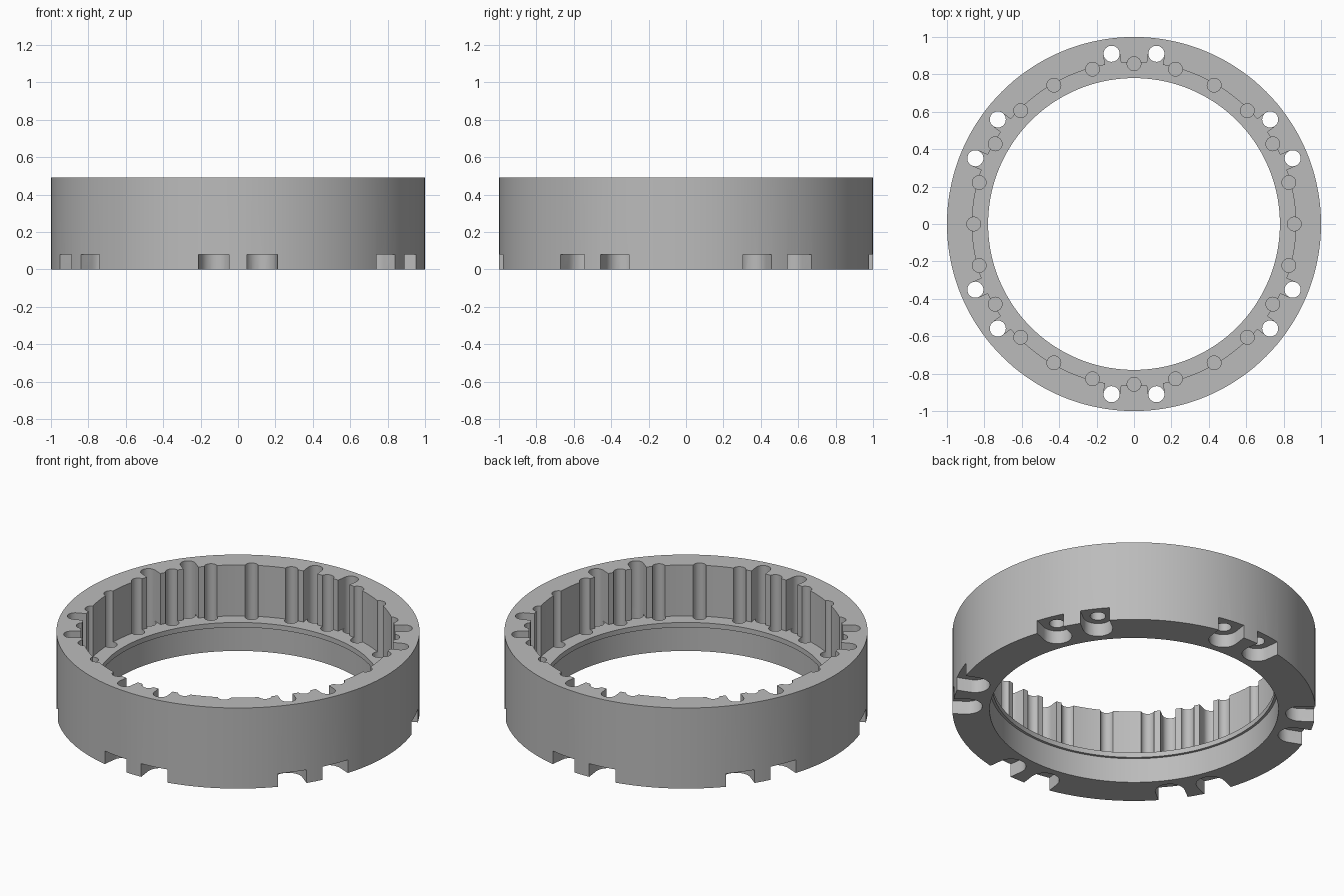
import bpy, bmesh
from math import cos, sin, pi, radians

HEIGHT, LIP = 0.49, 0.18
BOLT_RADIUS, HOLE = 0.918, 0.043

if "Cube" in bpy.data.objects:
    bpy.data.objects.remove(bpy.data.objects["Cube"], do_unlink=True)

grey = bpy.data.materials.new("plain grey")
grey.use_nodes = True
colour = (0.5, 0.5, 0.5, 1)
grey.diffuse_color = colour
grey.node_tree.nodes["Principled BSDF"].inputs["Base Color"].default_value = colour


def make_object(name, bm):
    bmesh.ops.recalc_face_normals(bm, faces=bm.faces)
    mesh = bpy.data.meshes.new(name)
    bm.to_mesh(mesh)
    bm.free()
    mesh.materials.append(grey)
    obj = bpy.data.objects.new(name, mesh)
    bpy.context.collection.objects.link(obj)
    return obj


def lathe(name, profile, steps=144):
    """Revolve a closed radius/height profile around z."""
    bm = bmesh.new()
    rings = [[bm.verts.new((r * cos(2 * pi * i / steps), r * sin(2 * pi * i / steps), z))
              for r, z in profile] for i in range(steps)]
    n = len(profile)
    for i in range(steps):
        a, b = rings[i], rings[(i + 1) % steps]
        for j in range(n):
            k = (j + 1) % n
            bm.faces.new((a[j], b[j], b[k], a[k]))
    return make_object(name, bm)


def prism(bm, outline, angle, z0, z1):
    """Extrude a radial outline, turned to an angle, between two heights."""
    c, s = cos(angle), sin(angle)
    low, high = ([bm.verts.new((x * c - y * s, x * s + y * c, z)) for x, y in outline]
                 for z in (z0, z1))
    n = len(outline)
    bm.faces.new(low[::-1])
    bm.faces.new(high)
    for i in range(n):
        j = (i + 1) % n
        bm.faces.new((low[i], low[j], high[j], high[i]))


def circle(centre, r, n=24):
    return [(centre + r * cos(2 * pi * i / n), r * sin(2 * pi * i / n)) for i in range(n)]


def slot(centre, r, end, n=14):
    """Slot with a round end at centre, running straight to radius end."""
    side = 1 if end < centre else -1
    arc = [(centre + side * r * cos(t), side * r * sin(t))
           for t in (pi * (i / n - 0.5) for i in range(n + 1))]
    return arc + [(end, side * r), (end, -side * r)]


def cut(target, name, outline, angles, z0, z1):
    bm = bmesh.new()
    for a in angles:
        prism(bm, outline, a, z0, z1)
    cutter = make_object(name, bm)
    cutter.hide_render = True
    mod = target.modifiers.new(name, "BOOLEAN")
    mod.operation, mod.solver, mod.object = "DIFFERENCE", "EXACT", cutter
    bpy.ops.object.modifier_apply(modifier=name)
    bpy.data.objects.remove(cutter, do_unlink=True)


# Ring body with an inner lip and a shallow relief below it
ring = lathe("ring_housing", [(1, 0), (1, HEIGHT), (0.865, HEIGHT), (0.865, LIP),
                              (0.78, LIP), (0.78, LIP - 0.03), (0.795, LIP - 0.03), (0.795, 0)])
bpy.ops.object.select_all(action="DESELECT")
ring.select_set(True)
bpy.context.view_layer.objects.active = ring

pin_angles = [radians(15 * i) for i in range(24)]
bolt_angles = [radians(30 + 60 * i + d) for i in range(6) for d in (-7.5, 7.5)]

# Pin grooves in the wall, sunk a little into the lip
cut(ring, "pin_grooves", circle(0.857, 0.037), pin_angles, LIP - 0.04, HEIGHT + 0.1)
# Screw channels opening into the bore
cut(ring, "screw_channels", slot(BOLT_RADIUS, HOLE, 0.83), bolt_angles, LIP, HEIGHT + 0.1)
# Screw holes through the base
cut(ring, "screw_holes", circle(BOLT_RADIUS, HOLE, 28), bolt_angles, -0.1, LIP + 0.05)
# Round-ended pockets in the underside, open to the outside
cut(ring, "nut_pockets", slot(BOLT_RADIUS, 0.082, 1.1), bolt_angles, -0.1, 0.08)

bpy.ops.object.shade_smooth_by_angle(angle=radians(30))
